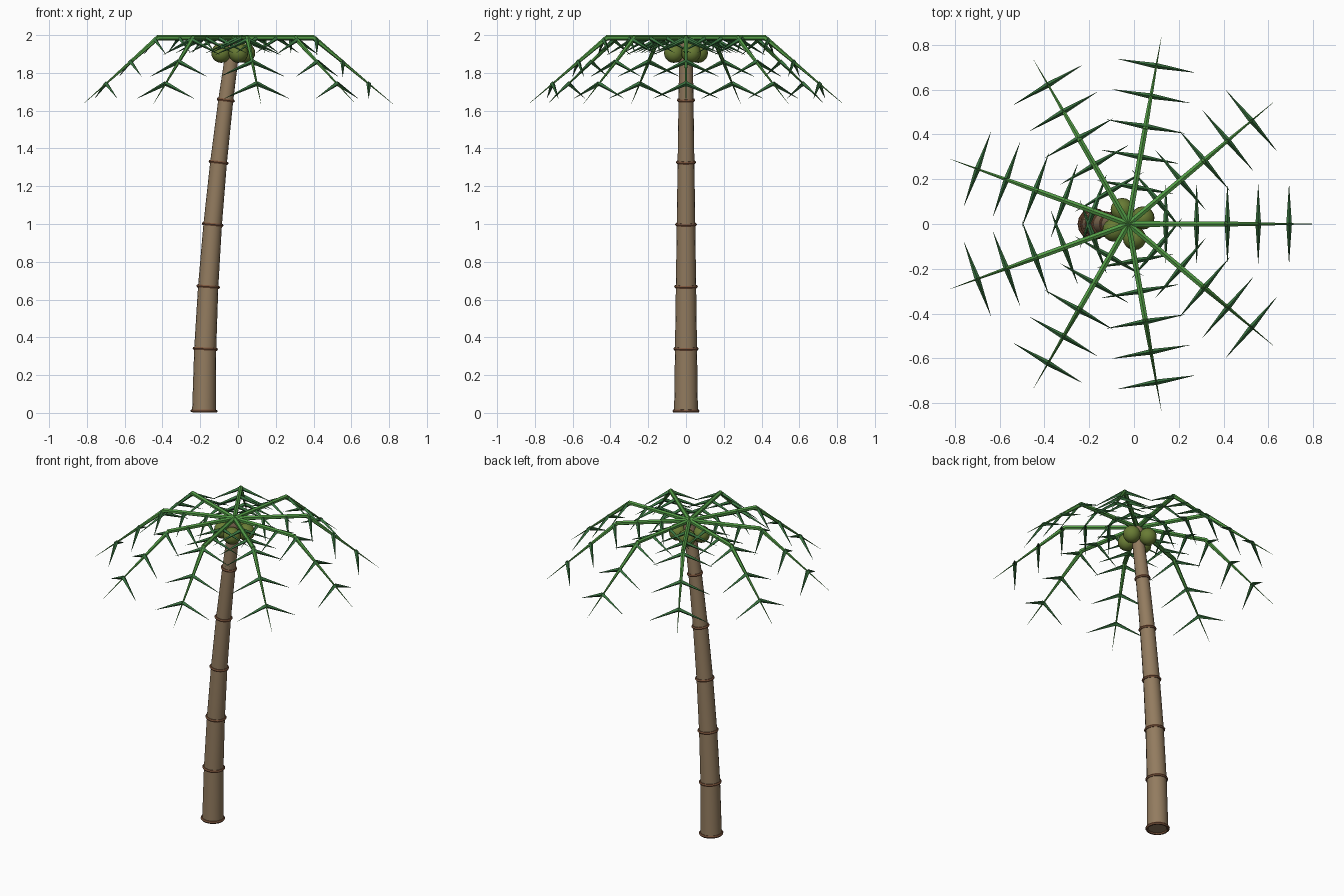
import bpy, bmesh, math
from mathutils import Vector, Matrix

if "Cube" in bpy.data.objects:
    bpy.data.objects.remove(bpy.data.objects["Cube"])


def material(name, rgb):
    m = bpy.data.materials.new(name)
    m.diffuse_color = (*rgb, 1)
    m.use_nodes = True
    m.node_tree.nodes["Principled BSDF"].inputs["Base Color"].default_value = m.diffuse_color
    return m


BARK = material("bark", (0.29, 0.20, 0.115))
RING = material("ring_brown", (0.20, 0.09, 0.045))
STEM = material("stem_green", (0.085, 0.33, 0.06))
LEAF = material("leaf_green", (0.04, 0.17, 0.05))
NUT = material("nut_green", (0.14, 0.20, 0.035))


def finish(name, bm, mat, smooth=True):
    bmesh.ops.recalc_face_normals(bm, faces=bm.faces)
    me = bpy.data.meshes.new(name)
    bm.to_mesh(me)
    bm.free()
    me.materials.append(mat)
    ob = bpy.data.objects.new(name, me)
    bpy.context.collection.objects.link(ob)
    if smooth:
        bpy.context.view_layer.objects.active = ob
        ob.select_set(True)
        bpy.ops.object.shade_smooth_by_angle(angle=math.radians(40))
        ob.select_set(False)
    return ob


def cone(bm, a, b, r1, r2, sides):
    """Tapered cylinder between two points."""
    a, b = Vector(a), Vector(b)
    d = b - a
    rot = d.to_track_quat('Z', 'Y').to_matrix().to_4x4()
    bmesh.ops.create_cone(bm, cap_ends=True, segments=sides, radius1=r1, radius2=r2,
                          depth=d.length, matrix=Matrix.Translation((a + b) / 2) @ rot)


def torus(bm, centre, tilt, major, minor, n=16, k=6):
    rot = tilt.to_track_quat('Z', 'Y').to_matrix()
    rows = []
    for i in range(n):
        a = 2 * math.pi * i / n
        row = []
        for j in range(k):
            b = 2 * math.pi * j / k
            r = major + minor * math.cos(b)
            row.append(bm.verts.new(centre + rot @ Vector(
                (r * math.cos(a), r * math.sin(a), minor * math.sin(b)))))
        rows.append(row)
    for i in range(n):
        for j in range(k):
            p, q = rows[i], rows[(i + 1) % n]
            bm.faces.new((p[j], q[j], q[(j + 1) % k], p[(j + 1) % k]))


def trunk_point(t):
    return Vector((-0.18 + 0.16 * t ** 1.8, 0, 0.01 + 1.975 * t))


def trunk_radius(t):
    return 0.063 - 0.028 * t


# Leaning trunk of six tapered segments, each with a ring at its foot
SEGS = 6
for i in range(SEGS):
    t0, t1 = i / SEGS, (i + 1) / SEGS
    p, q = trunk_point(t0), trunk_point(t1)
    bm = bmesh.new()
    cone(bm, p, q, trunk_radius(t0), trunk_radius(t1), 16)
    finish(f"trunk_segment_{i + 1}", bm, BARK)
    bm = bmesh.new()
    torus(bm, p, q - p, trunk_radius(t0), 0.009)
    finish(f"trunk_ring_{i + 1}", bm, RING)

# Nine fronds: flat inner stem, drooping outer stem, five pairs of leaflets
HUB = Vector((-0.025, 0, 1.986))
KINK, TIP, DROP = 0.43, 0.845, 0.35


def stem_z(r):
    return -DROP * max(0, r - KINK) / (TIP - KINK)


for i in range(9):
    a = math.radians(40 * i)
    out = Vector((math.cos(a), math.sin(a), 0))
    side = Vector((-math.sin(a), math.cos(a), 0))
    up = Vector((0, 0, 1))
    bm = bmesh.new()
    kink = HUB + out * KINK
    cone(bm, HUB, kink, 0.0145, 0.0135, 6)
    cone(bm, kink - out * 0.005, HUB + out * TIP - up * DROP, 0.0135, 0.0005, 6)
    finish(f"frond_stem_{i + 1}", bm, STEM)

    # Leaflets are slim spikes, widest where they meet the stem
    bm = bmesh.new()
    for j in range(5):
        r = 0.167 + 0.1375 * j
        base = HUB + out * r + up * stem_z(r)
        for s in (-1, 1):
            tip = base + side * s * 0.175 - up * 0.08
            cone(bm, base, tip, 0.0125, 0.0005, 4)
    finish(f"frond_leaflets_{i + 1}", bm, LEAF, smooth=False)

# Cluster of four nuts under the crown
for i in range(4):
    a = 0.4 + math.pi / 2 * i
    c = Vector((-0.025 + 0.07 * math.cos(a), 0.07 * math.sin(a), 1.905))
    bm = bmesh.new()
    bmesh.ops.create_uvsphere(bm, u_segments=16, v_segments=10, radius=0.052,
                              matrix=Matrix.Translation(c))
    finish(f"nut_{i + 1}", bm, NUT)
